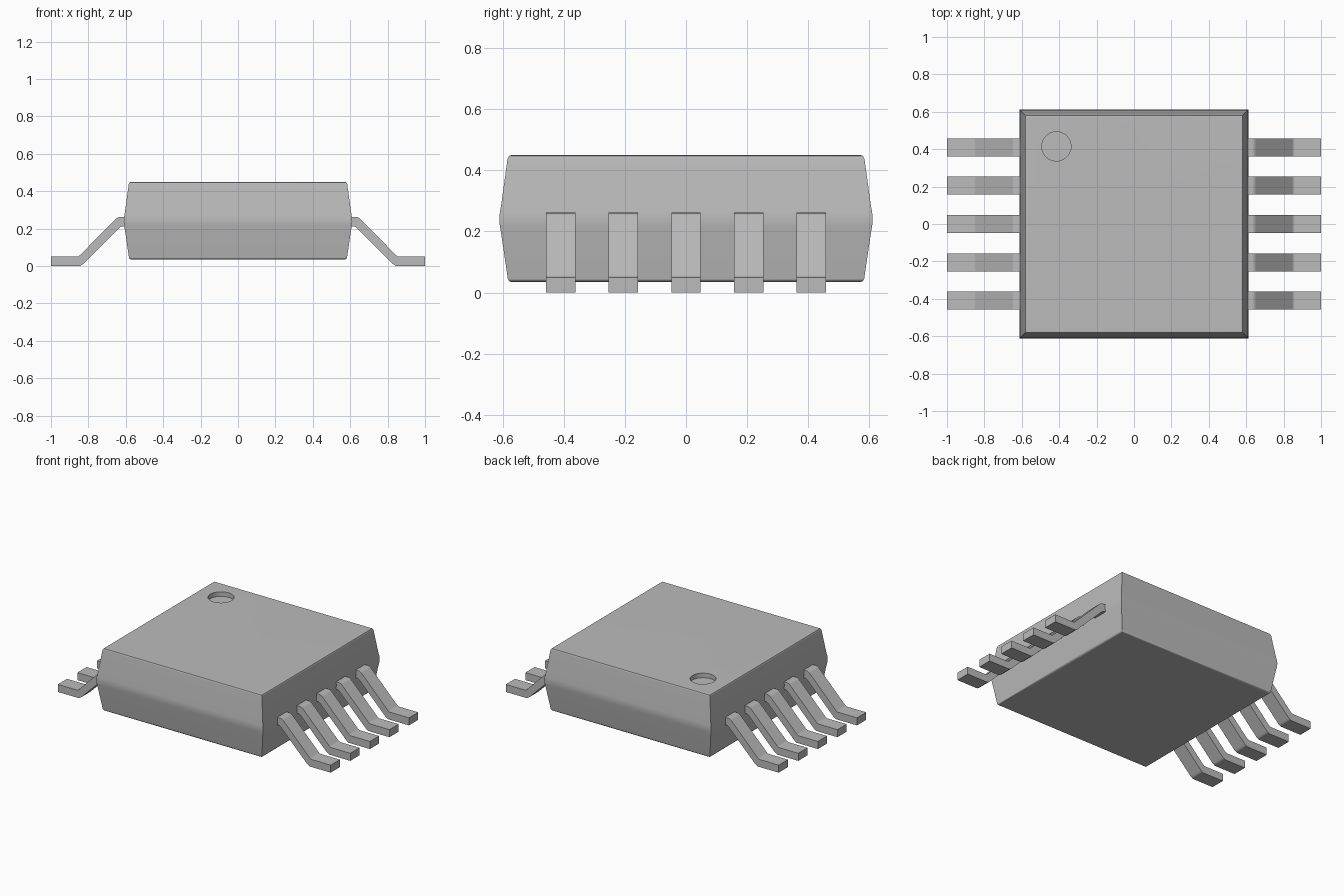
import bpy
import bmesh
import math

cube = bpy.data.objects.get("Cube")
if cube:
    bpy.data.objects.remove(cube, do_unlink=True)

# One plain grey for the whole package
GREY = (0.5, 0.5, 0.5, 1.0)
grey = bpy.data.materials.new("plain grey")
grey.use_nodes = True
grey.diffuse_color = GREY
shader = next(n for n in grey.node_tree.nodes if n.type == "BSDF_PRINCIPLED")
shader.inputs["Base Color"].default_value = GREY


def make_object(name, bm):
    bmesh.ops.recalc_face_normals(bm, faces=bm.faces[:])
    mesh = bpy.data.meshes.new(name)
    bm.to_mesh(mesh)
    bm.free()
    mesh.materials.append(grey)
    obj = bpy.data.objects.new(name, mesh)
    bpy.context.collection.objects.link(obj)
    return obj


def activate(obj):
    bpy.ops.object.select_all(action="DESELECT")
    obj.select_set(True)
    bpy.context.view_layer.objects.active = obj


def smooth(obj):
    activate(obj)
    bpy.ops.object.shade_smooth_by_angle(angle=math.radians(38))
    weighted = obj.modifiers.new("weighted normals", "WEIGHTED_NORMAL")
    weighted.keep_sharp = True


# Moulded body: stacked square rings given as (half width, height)
RINGS = [(0.571, 0.034), (0.578, 0.037), (0.583, 0.045),
         (0.605, 0.195), (0.609, 0.217), (0.611, 0.24), (0.609, 0.263), (0.605, 0.285),
         (0.584, 0.438), (0.579, 0.447), (0.571, 0.45)]
SQUARE = [(-1, -1), (1, -1), (1, 1), (-1, 1)]
bm = bmesh.new()
rings = [[bm.verts.new((sx * r, sy * r, z)) for sx, sy in SQUARE] for r, z in RINGS]
for low, high in zip(rings, rings[1:]):
    for i in range(4):
        j = (i + 1) % 4
        bm.faces.new((low[i], low[j], high[j], high[i]))
bm.faces.new(rings[0])
bm.faces.new(rings[-1])
body = make_object("body", bm)

# Round pin-one dimple cut into the top
bm = bmesh.new()
bmesh.ops.create_cone(bm, cap_ends=True, segments=48, radius1=0.078, radius2=0.078, depth=0.2)
bmesh.ops.translate(bm, verts=bm.verts[:], vec=(-0.415, 0.415, 0.52))
cutter = make_object("dimple_cutter", bm)
cutter.hide_render = True
cut = body.modifiers.new("dimple", "BOOLEAN")
cut.operation = "DIFFERENCE"
cut.solver = "EXACT"
cut.object = cutter
activate(body)
bpy.ops.object.modifier_apply(modifier=cut.name)
bpy.data.objects.remove(cutter, do_unlink=True)
smooth(body)

# Gull-wing leads: side outline with softly rounded bends, extruded across y
OUTLINE = [(0.56, 0.262), (0.63, 0.262), (0.642, 0.260), (0.653, 0.252),
           (0.846, 0.057), (0.853, 0.052), (0.862, 0.05), (1.0, 0.05),
           (1.0, 0.004), (0.845, 0.004), (0.836, 0.006), (0.827, 0.012),
           (0.636, 0.203), (0.628, 0.209), (0.619, 0.212), (0.56, 0.212)]
HALF_WIDTH = 0.048
PITCH = 0.205


def make_lead(name, side, y):
    bm = bmesh.new()
    outline = [bm.verts.new((side * x, y - HALF_WIDTH, z)) for x, z in OUTLINE]
    face = bm.faces.new(outline)
    result = bmesh.ops.extrude_face_region(bm, geom=[face])
    moved = [g for g in result["geom"] if isinstance(g, bmesh.types.BMVert)]
    bmesh.ops.translate(bm, verts=moved, vec=(0, 2 * HALF_WIDTH, 0))
    # Set the foot flat on the ground
    for v in bm.verts:
        if v.co.z < 0.005:
            v.co.z = 0.0
    smooth(make_object(name, bm))


for side, label in ((1, "left"), (-1, "right")):
    for i in range(5):
        make_lead(f"{label}_lead_{i + 1}", side, (i - 2) * PITCH)
